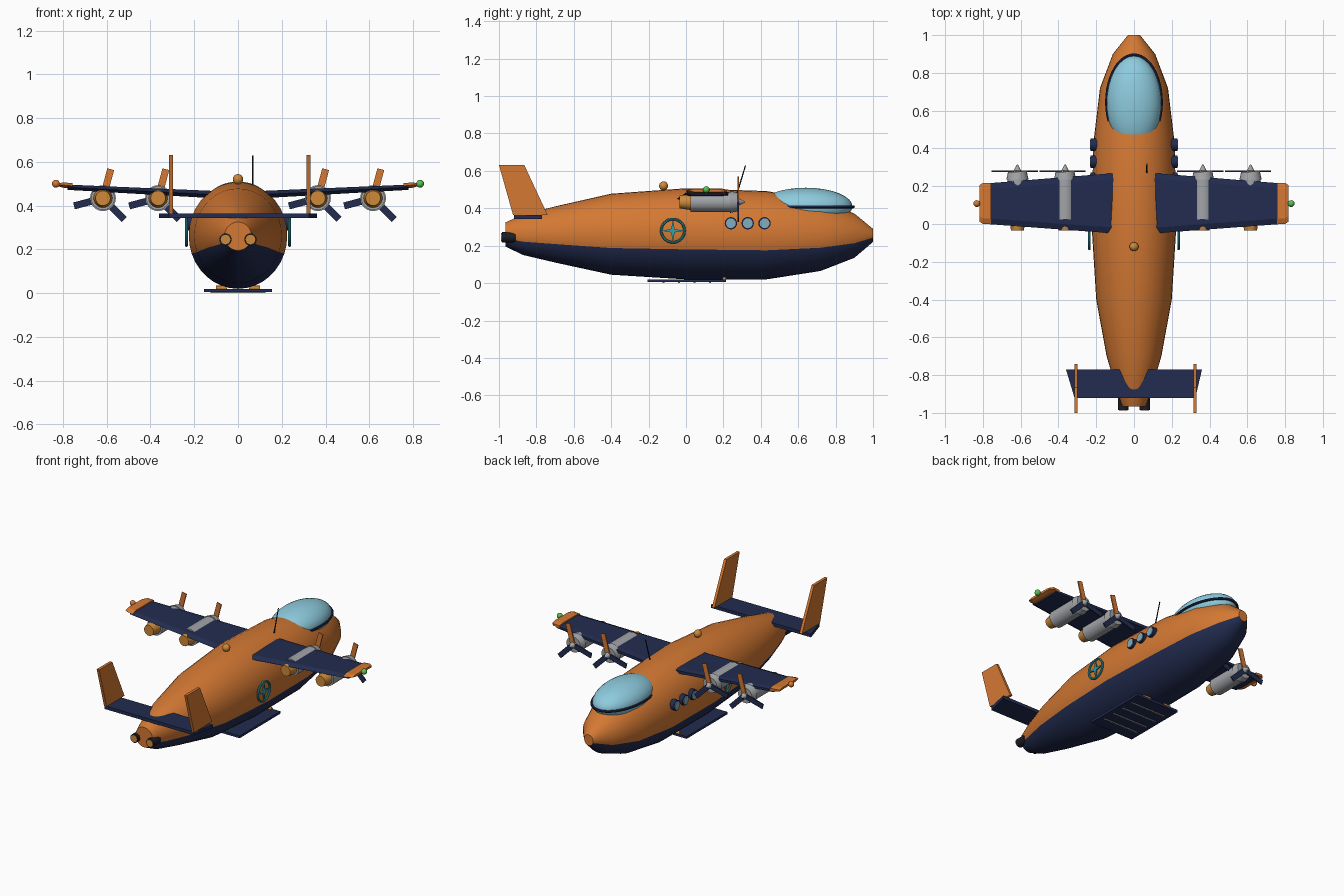
import bpy, bmesh, math
from math import pi, sin, cos, radians
from mathutils import Vector

cube = bpy.data.objects.get("Cube")
if cube:
    bpy.data.objects.remove(cube, do_unlink=True)


def material(name, r, g, b):
    m = bpy.data.materials.new(name)
    m.use_nodes = True
    m.diffuse_color = (r, g, b, 1)
    m.node_tree.nodes["Principled BSDF"].inputs["Base Color"].default_value = (r, g, b, 1)
    return m


ORANGE = material("orange paint", .66, .19, .033)
NAVY = material("navy paint", .016, .025, .08)
GLASS = material("canopy glass", .27, .6, .73)
GREY = material("light metal", .36, .37, .39)
GOLD = material("warm gold", .62, .25, .04)
TEAL = material("teal trim", .03, .36, .4)
GREEN = material("green light", .1, .55, .08)
BLACK = material("dark rubber", .012, .013, .02)
PANE = material("window pane", .22, .42, .52)


def add(name, bm, *mats, smooth=True):
    bmesh.ops.recalc_face_normals(bm, faces=bm.faces)
    me = bpy.data.meshes.new(name)
    bm.to_mesh(me)
    bm.free()
    for m in mats:
        me.materials.append(m)
    ob = bpy.data.objects.new(name, me)
    bpy.context.collection.objects.link(ob)
    if smooth:
        bpy.ops.object.select_all(action='DESELECT')
        ob.select_set(True)
        bpy.context.view_layer.objects.active = ob
        bpy.ops.object.shade_smooth_by_angle(angle=radians(35))
    return ob


def loft(name, rings, *mats, smooth=True, rule=None):
    """Skin a list of rings and cap both ends."""
    bm = bmesh.new()
    rows = [[bm.verts.new(p) for p in ring] for ring in rings]
    n = len(rows[0])
    for a, b in zip(rows, rows[1:]):
        for i in range(n):
            j = (i + 1) % n
            f = bm.faces.new((a[i], a[j], b[j], b[i]))
            if rule:
                f.material_index = rule(i)
    bm.faces.new(rows[0])
    bm.faces.new(rows[-1])
    return add(name, bm, *mats, smooth=smooth)


def tube(name, a, b, r1, r2, mat, segs=20):
    """Cylinder or cone between two points."""
    a, b = Vector(a), Vector(b)
    q = (b - a).to_track_quat('Z', 'Y')
    ring = lambda c, r: [c + q @ Vector((r * cos(2 * pi * i / segs), r * sin(2 * pi * i / segs), 0))
                         for i in range(segs)]
    return loft(name, [ring(a, r1), ring(b, r2)], mat)


def ball(name, centre, scale, mat, segs=16):
    bm = bmesh.new()
    bmesh.ops.create_uvsphere(bm, u_segments=segs, v_segments=segs // 2, radius=1)
    bmesh.ops.scale(bm, vec=scale, verts=bm.verts)
    bmesh.ops.translate(bm, vec=centre, verts=bm.verts)
    return add(name, bm, mat)


def box(name, lo, hi, mat):
    ring = lambda z: [(lo[0], lo[1], z), (hi[0], lo[1], z), (hi[0], hi[1], z), (lo[0], hi[1], z)]
    return loft(name, [ring(lo[2]), ring(hi[2])], mat, smooth=False)


def torus(name, centre, u, v, ru, rv, thick, mat, segs=40):
    """Ring in the plane of u and v with an elliptical path."""
    u, v, c = Vector(u), Vector(v), Vector(centre)
    w = u.cross(v)
    bm = bmesh.new()
    rows = []
    for i in range(segs):
        t = 2 * pi * i / segs
        d = u * cos(t) + v * sin(t)
        p = c + u * ru * cos(t) + v * rv * sin(t)
        rows.append([bm.verts.new(p + thick * (d * cos(k * pi / 4) + w * sin(k * pi / 4)))
                     for k in range(8)])
    for i in range(segs):
        a, b = rows[i], rows[(i + 1) % segs]
        for k in range(8):
            bm.faces.new((a[k], a[(k + 1) % 8], b[(k + 1) % 8], b[k]))
    return add(name, bm, mat)


# Fuselage: stations of y, half width, bottom, top; lower arc is navy
stations = [(-.965, .062, .195, .325), (-.87, .095, .15, .367), (-.7, .145, .11, .41),
            (-.4, .2, .045, .478), (0, .225, .02, .507), (.43, .215, .02, .492),
            (.72, .18, .065, .442), (.9, .112, .135, .372), (1, .032, .22, .29)]
SEG = 36
rings = [[(w * cos(2 * pi * i / SEG), y, (lo + hi) / 2 + (hi - lo) / 2 * sin(2 * pi * i / SEG))
          for i in range(SEG)] for y, w, lo, hi in stations]
loft("fuselage", rings, ORANGE, NAVY,
     rule=lambda i: int(200 <= (i + .5) * 360 / SEG <= 340))

# Canopy and its rim
ball("canopy", (0, .64, .41), (.145, .25, .1), GLASS, 32)
torus("canopy_rim", (0, .645, .408), (1, 0, 0), (0, 1, 0), .145, .25, .008, NAVY, 48)


def wing_ring(x, y0, y1, top, thick):
    """Flat wing section with a chamfered leading and trailing edge."""
    m = top - thick / 2
    return [(x, y0, m), (x, y0 + .03, top), (x, y1 - .03, top), (x, y1, top - .006),
            (x, y1, m - .008), (x, y1 - .03, top - thick), (x, y0 + .03, top - thick)]


for s, side in ((1, "left"), (-1, "right")):
    # Wing, tip cap and navigation light
    loft(side + "_wing", [wing_ring(s * .06, -.053, .273, .465, .034),
                          wing_ring(s * .78, 0, .215, .496, .024)], NAVY, smooth=False)
    loft(side + "_wing_tip", [wing_ring(s * .757, 0, .218, .503, .026),
                              wing_ring(s * .80, 0, .218, .506, .024),
                              wing_ring(s * .818, .012, .205, .502, .014)], ORANGE, smooth=False)
    ball(side + "_tip_light", (s * .832, .108, .5), (.018,) * 3, GREEN if s > 0 else ORANGE)

    # Engines with three-blade propellers
    for k, x in enumerate((s * .365, s * .617)):
        name = side + ("_inner_", "_outer_")[k]
        z = .434
        tube(name + "nacelle", (x, .025, z), (x, .25, z), .054, .054, GREY, 24)
        tube(name + "cowl", (x, .235, z), (x, .275, z), .059, .05, GREY, 24)
        tube(name + "exhaust_cone", (x, .03, z), (x, -.035, z), .044, .034, GOLD)
        tube(name + "spinner", (x, .27, z), (x, .315, z), .026, .003, GREY)
        for b in range(3):
            t = radians(75 + 120 * b)
            d, e = Vector((cos(t), 0, sin(t))), Vector((-sin(t), 0, cos(t)))
            c = Vector((x, .28, z))
            blade = [[c + d * r + e * h + Vector((0, g, 0))
                      for h, g in ((-.016, -.004), (.016, -.004), (.016, .004), (-.016, .004))]
                     for r in (.01, .137)]
            loft(name + "blade", blade, NAVY if b else ORANGE, smooth=False)

    # Cabin windows
    for y in (.24, .33, .42):
        tube(side + "_window_rim", (s * .19, y, .32), (s * .229, y, .32), .033, .033, NAVY)
        tube(side + "_window_pane", (s * .2, y, .32), (s * .233, y, .32), .026, .026, PANE)

    # Round emblem: ring with a four-pointed star
    c = Vector((s * .236, -.07, .28))
    torus(side + "_emblem_ring", c, (0, 1, 0), (0, 0, 1), .062, .062, .007, TEAL)
    star = [[c + Vector((g, r * cos(i * pi / 4), r * sin(i * pi / 4)))
             for i in range(8) for r in ((.013 if i % 2 else .06),)] for g in (-.004, .004)]
    loft(side + "_emblem_star", star, TEAL, smooth=False)

    # Tail fin
    x = .323 if s > 0 else -.307
    fin = [(-1, .632), (-.865, .632), (-.74, .365), (-.925, .365)]
    loft(side + "_tail_fin", [[(x + g, y, z) for y, z in fin] for g in (-.009, .009)],
         ORANGE, smooth=False)

    # Rear exhaust
    tube(side + "_tail_exhaust", (s * .057, -.91, .245), (s * .057, -.985, .245), .028, .028, BLACK)
    tube(side + "_exhaust_core", (s * .057, -.95, .245), (s * .057, -.988, .245), .022, .022, GOLD)

    # Ramp hinge
    tube(side + "_ramp_hinge", (s * .05, .205, .024), (s * .1, .205, .024), .01, .01, GOLD, 12)

# Tailplane, wider at its leading edge
plane = [(-.36, -.77), (.36, -.77), (.325, -.92), (-.315, -.92)]
loft("tailplane", [[(x, y, z) for x, y in plane] for z in (.343, .364)], NAVY, smooth=False)

# Belly ramp with grip bars
box("belly_ramp", (-.155, -.205, .005), (.155, .215, .02), NAVY)
for i in range(4):
    y = -.12 + .083 * i
    box("ramp_bar", (-.125, y - .005, 0), (.125, y + .005, .007), GREY)

# Roof beacon and antenna
ball("roof_beacon", (0, -.12, .52), (.024,) * 3, GOLD)
tube("antenna", (.068, .27, .47), (.068, .318, .628), .004, .003, BLACK, 8)
